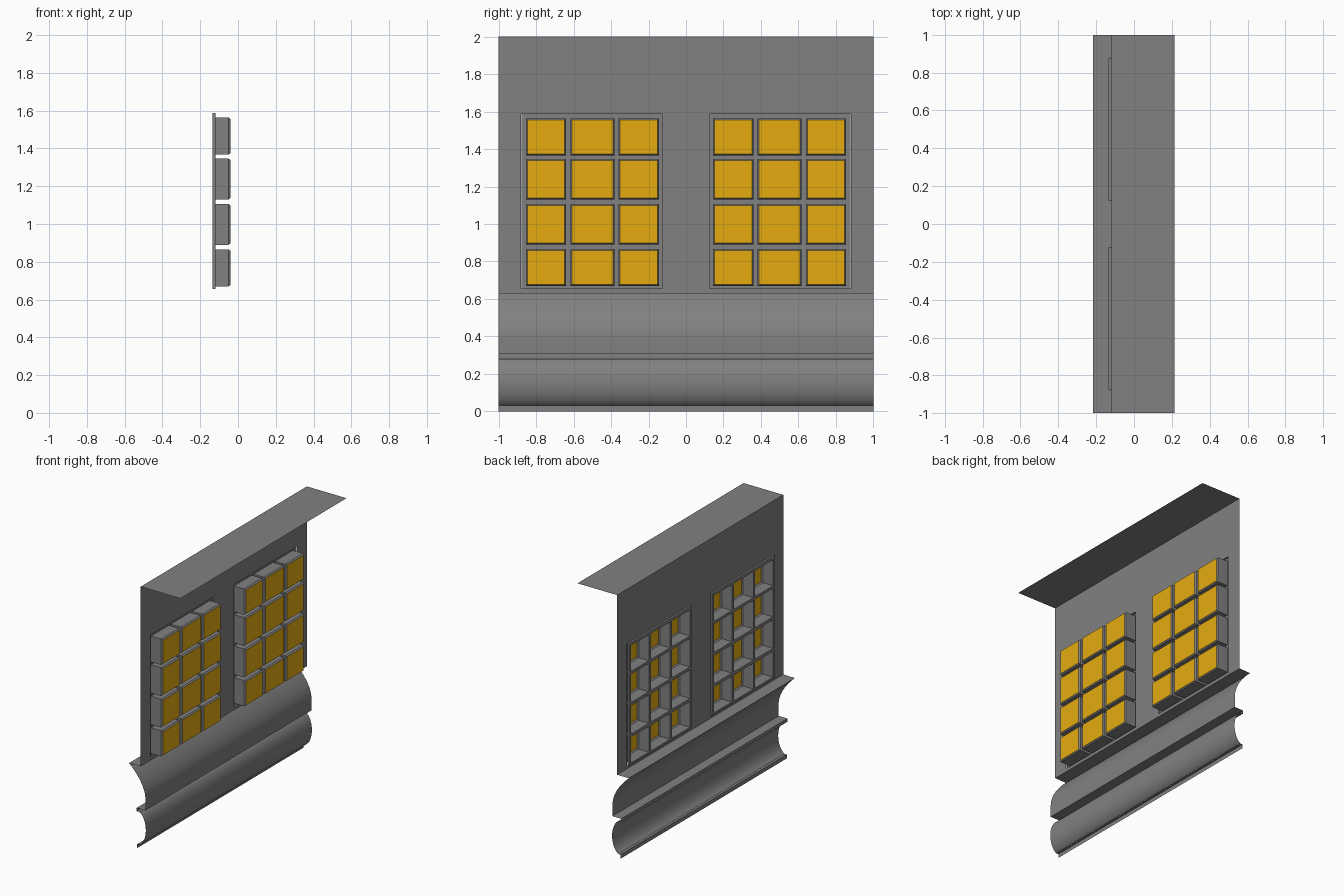
import bpy
import bmesh
import math

old = bpy.data.objects.get("Cube")
if old:
    bpy.data.objects.remove(old, do_unlink=True)


def make_material(name, colour):
    mat = bpy.data.materials.new(name)
    mat.use_nodes = True
    mat.diffuse_color = (*colour, 1)
    mat.node_tree.nodes["Principled BSDF"].inputs["Base Color"].default_value = (*colour, 1)
    return mat


stone = make_material("grey stone", (0.22, 0.22, 0.22))
glass = make_material("amber glass", (0.78, 0.41, 0.005))

WALL_X, FRAME_X, GLASS_X = -0.12, -0.135, -0.04


def finish(name, bm, mats, smooth=False):
    bmesh.ops.remove_doubles(bm, verts=bm.verts, dist=0.0001)
    mesh = bpy.data.meshes.new(name)
    bm.to_mesh(mesh)
    bm.free()
    for mat in mats:
        mesh.materials.append(mat)
    obj = bpy.data.objects.new(name, mesh)
    bpy.context.collection.objects.link(obj)
    if smooth:
        bpy.ops.object.select_all(action='DESELECT')
        obj.select_set(True)
        bpy.context.view_layer.objects.active = obj
        bpy.ops.object.shade_smooth_by_angle(angle=math.radians(30))
    return obj


def sweep(name, profile, smooth=False):
    """Sheet with an (x, z) profile, running the full width along y."""
    bm = bmesh.new()
    rows = [[bm.verts.new((x, y, z)) for y in (-1, 1)] for x, z in profile]
    for a, b in zip(rows, rows[1:]):
        bm.faces.new((a[0], a[1], b[1], b[0]))
    return finish(name, bm, [stone], smooth)


def ring(bm, x, y0, y1, z0, z1):
    return [bm.verts.new((x, y, z)) for y, z in ((y0, z0), (y1, z0), (y1, z1), (y0, z1))]


def bridge(bm, a, b):
    for i in range(4):
        j = (i + 1) % 4
        bm.faces.new((a[i], a[j], b[j], b[i]))


def holed_sheet(bm, x, ys, zs, is_hole):
    """Flat grid of cells facing x, leaving out the holes."""
    for i in range(len(ys) - 1):
        for j in range(len(zs) - 1):
            if not is_hole(i, j):
                bm.faces.new(ring(bm, x, ys[i], ys[i + 1], zs[j], zs[j + 1]))


# Wall with two window openings
bm = bmesh.new()
holed_sheet(bm, WALL_X, [-1, -0.88, -0.125, 0.125, 0.88, 1], [0.63, 0.655, 1.587, 2],
            lambda i, j: i in (1, 3) and j == 1)
finish("wall", bm, [stone])

# Ceiling shelf and window sill
sweep("ceiling", [(WALL_X, 2), (0.215, 2)])
sweep("sill", [(WALL_X, 0.632), (-0.218, 0.63)])

# Mouldings below the sill: cove, lip, scotia and foot
cove = [(-0.08 - 0.138 * (1 - i / 12) ** 1.9, 0.63 - 0.24 * i / 12) for i in range(13)]
sweep("cove_moulding", cove, True)
sweep("lip_moulding", [(-0.08, 0.39), (-0.08, 0.305), (-0.155, 0.305),
                       (-0.155, 0.28), (-0.13, 0.28)])
scotia = []
for i in range(17):
    a = math.radians(70 - 140 * i / 16)
    scotia.append((-0.157 + 0.08 * math.cos(a), 0.155 + 0.125 * math.sin(a) / math.sin(math.radians(70))))
sweep("scotia_moulding", scotia, True)
sweep("foot_moulding", [(-0.13, 0.03), (-0.15, 0.03), (-0.15, 0)])

# Windows: raised frame, deep box behind each opening, glass at the end
columns = [(-0.355, -0.14), (-0.117, 0.117), (0.14, 0.355)]
rows = [(0.67, 0.866), (0.89, 1.106), (1.13, 1.346), (1.367, 1.564)]
for side, cy in (("right", -0.5), ("left", 0.5)):
    outer = (cy - 0.378, cy + 0.378, 0.655, 1.587)
    ys = [outer[0]] + [cy + v for c in columns for v in c] + [outer[1]]
    zs = [outer[2]] + [v for r in rows for v in r] + [outer[3]]

    bm = bmesh.new()
    holed_sheet(bm, FRAME_X, ys, zs, lambda i, j: i % 2 == 1 and j % 2 == 1)
    bridge(bm, ring(bm, FRAME_X, *outer), ring(bm, WALL_X, *outer))
    finish(side + "_window_frame", bm, [stone])

    bm = bmesh.new()
    for c0, c1 in columns:
        for z0, z1 in rows:
            y0, y1 = cy + c0, cy + c1
            loops = []
            for x, inset in ((FRAME_X, 0), (GLASS_X - 0.01, 0), (GLASS_X, 0.008)):
                loops.append(ring(bm, x, y0 + inset, y1 - inset, z0 + inset, z1 - inset))
            bridge(bm, loops[0], loops[1])
            bridge(bm, loops[1], loops[2])
            bm.faces.new(loops[2]).material_index = 1
    finish(side + "_window_panes", bm, [stone, glass])
